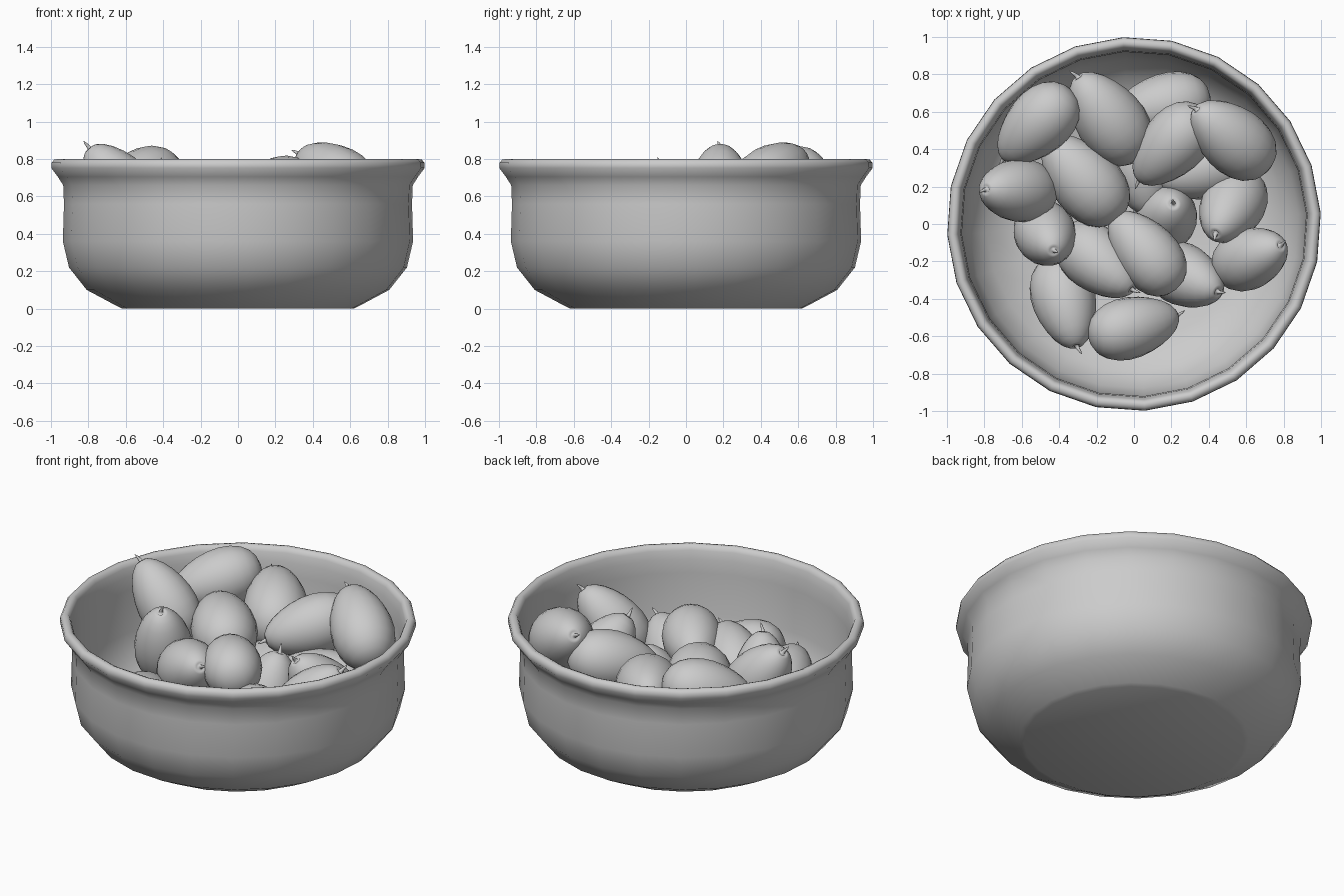
import bpy, bmesh, math
from mathutils import Vector, Matrix

cube = bpy.data.objects.get("Cube")
if cube:
    bpy.data.objects.remove(cube, do_unlink=True)

grey = bpy.data.materials.new("plain_grey")
grey.use_nodes = True
colour = (0.6, 0.6, 0.6, 1)
grey.diffuse_color = colour
grey.node_tree.nodes["Principled BSDF"].inputs["Base Color"].default_value = colour


def lathe(bm, profile, sides, start=0.0):
    """Revolve (radius, height) points about z; zero radius closes to a point."""
    rings = []
    for r, z in profile:
        if r == 0:
            rings.append([bm.verts.new((0, 0, z))] * sides)
            continue
        angles = [start + math.tau * i / sides for i in range(sides)]
        rings.append([bm.verts.new((r * math.cos(a), r * math.sin(a), z)) for a in angles])
    for low, high in zip(rings, rings[1:]):
        for i in range(sides):
            j = (i + 1) % sides
            corners = list(dict.fromkeys((low[i], low[j], high[j], high[i])))
            if len(corners) > 2:
                bm.faces.new(corners)


def finish(bm, name):
    bmesh.ops.recalc_face_normals(bm, faces=bm.faces)
    mesh = bpy.data.meshes.new(name)
    bm.to_mesh(mesh)
    bm.free()
    mesh.materials.append(grey)
    return mesh


def place(mesh, name, matrix=Matrix()):
    obj = bpy.data.objects.new(name, mesh)
    obj.matrix_world = matrix
    bpy.context.collection.objects.link(obj)
    return obj


# Bowl: thin wall with a flared, rolled rim
bm = bmesh.new()
lathe(bm, [(0, 0), (0.62, 0), (0.645, 0.012), (0.81, 0.1), (0.905, 0.22), (0.938, 0.36),
           (0.932, 0.56), (0.936, 0.66), (0.965, 0.705), (1, 0.752), (0.998, 0.78),
           (0.985, 0.796), (0.967, 0.8), (0.95, 0.793), (0.94, 0.77), (0.928, 0.72),
           (0.922, 0.64), (0.916, 0.38), (0.88, 0.235), (0.79, 0.125), (0.62, 0.035),
           (0, 0.03)],
      24, math.radians(3.3))
bowl = place(finish(bm, "bowl"), "bowl")

# Fruit: blunt egg body along z, dimpled around a short stalk at the narrow end
bm = bmesh.new()
half = 0.265
body = [(0, -half)]
for k in range(1, 12):
    t = math.pi * k / 12
    z = -math.cos(t)
    body.append((0.17 * math.sin(t) ** 0.88 * (1 - 0.18 * z - 0.04 * z * z), half * z))
body += [(0.024, 0.262), (0.014, 0.252), (0.01, 0.275), (0.006, 0.3), (0, 0.315)]
lathe(bm, body, 20)
for v in bm.verts:
    if v.co.z > half:
        v.co.x += (v.co.z - half) * 0.35
fruit_mesh = finish(bm, "fruit")

# Each fruit: centre, the direction its stalk points, size
fruits = [
    ((-0.52, 0.53, 0.68), (-0.75, -0.75, -0.3), 1),
    ((-0.14, 0.57, 0.61), (-0.55, 0.75, 0.3), 1.08),
    ((-0.27, 0.24, 0.57), (-0.65, 0.72, 0.1), 1.08),
    ((0.20, 0.42, 0.63), (-0.7, -0.75, -0.25), 1),
    ((0.52, 0.46, 0.70), (-0.72, 0.6, 0.48), 1.04),
    ((0.15, 0.63, 0.42), (-0.95, -0.2, 0.1), 1),
    ((0.38, 0.30, 0.40), (-0.9, -0.25, 0.1), 1),
    ((-0.63, 0.18, 0.66), (-0.62, 0.02, 0.75), 0.98),
    ((-0.47, -0.06, 0.53), (0.15, -0.3, 0.85), 0.96),
    ((-0.19, -0.20, 0.50), (0.65, -0.55, 0.42), 1),
    ((0.06, -0.15, 0.575), (-0.62, 0.75, -0.05), 0.98),
    ((0.17, 0.04, 0.34), (0.15, 0.25, 0.9), 1),
    ((0.52, 0.09, 0.46), (-0.3, -0.5, 0.7), 1),
    ((0.63, -0.18, 0.53), (0.6, 0.25, 0.7), 0.95),
    ((0.28, -0.28, 0.38), (0.6, -0.3, 0.6), 0.97),
    ((0.00, -0.55, 0.38), (0.85, 0.22, -0.3), 0.96),
    ((-0.37, -0.42, 0.33), (0.22, -0.82, 0.35), 1),
    ((0.02, 0.30, 0.36), (0.3, -0.9, 0.1), 1),
]
for n, (centre, aim, size) in enumerate(fruits, 1):
    turn = Vector(aim).to_track_quat('Z', 'Y').to_matrix().to_4x4()
    place(fruit_mesh, "fruit_%d" % n,
          Matrix.Translation(centre) @ turn @ Matrix.Scale(size, 4))

# Smooth surfaces, keeping only strong creases crisp
for p in fruit_mesh.polygons:
    p.use_smooth = True
bpy.ops.object.select_all(action='DESELECT')
bowl.select_set(True)
bpy.context.view_layer.objects.active = bowl
bpy.ops.object.shade_smooth_by_angle(angle=math.radians(60))
